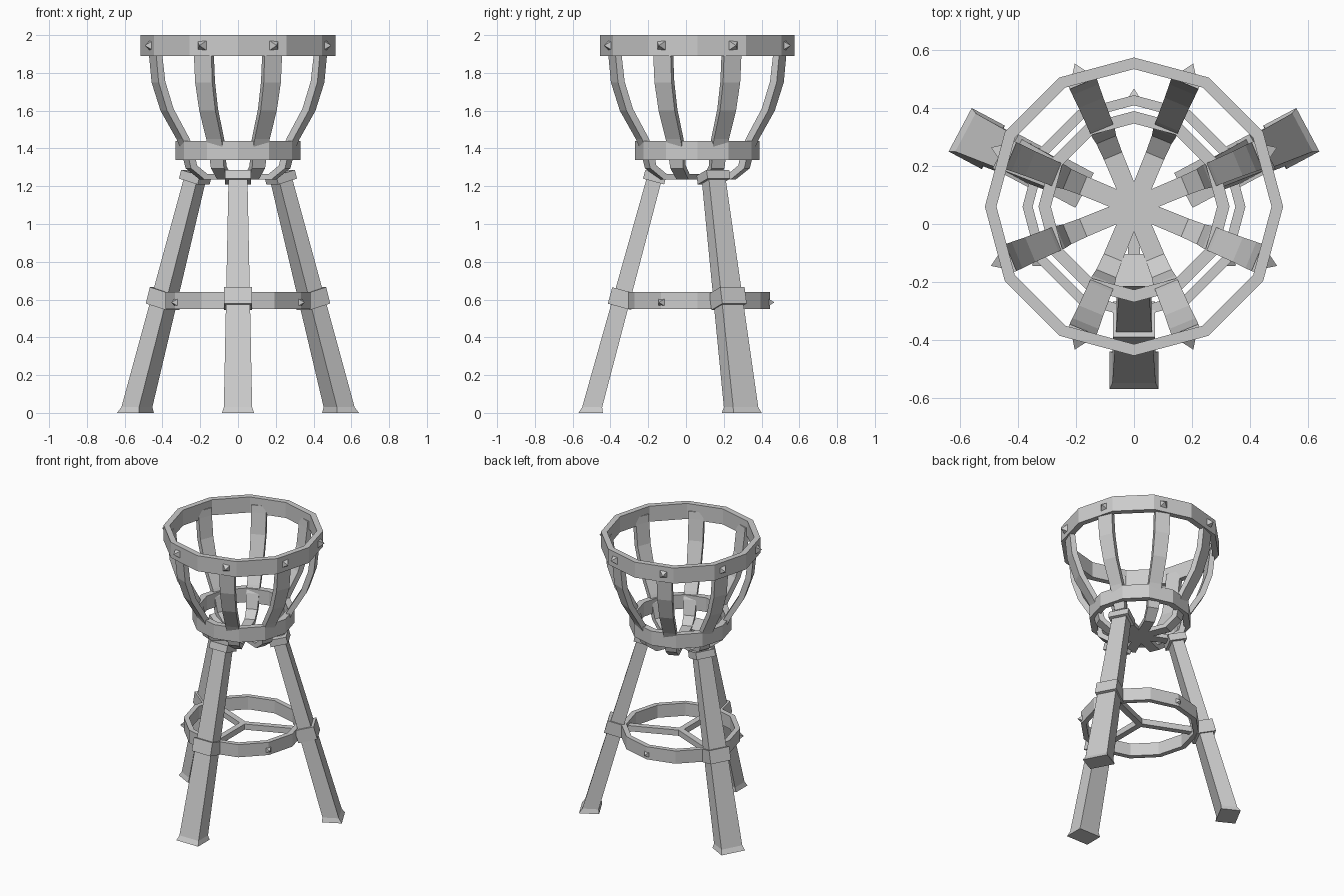
import bpy
from math import pi, sin, cos, radians, atan2
from mathutils import Vector, Matrix

if "Cube" in bpy.data.objects:
    bpy.data.objects.remove(bpy.data.objects["Cube"])

CY = 0.06                      # y of the basket axis
AXIS = Matrix.Translation((0, CY, 0))


def make(name, verts, faces, mat=None):
    me = bpy.data.meshes.new(name)
    me.from_pydata([tuple(v) for v in verts], [], faces)
    if mat is not None:
        me.transform(mat)
    ob = bpy.data.objects.new(name, me)
    bpy.context.collection.objects.link(ob)
    return ob


def loft(name, sections, mat=None):
    """Skin a run of four-cornered sections and cap both ends."""
    verts = [p for s in sections for p in s]
    n = len(sections)
    faces = [(3, 2, 1, 0), tuple(4 * (n - 1) + i for i in range(4))]
    for k in range(n - 1):
        a, b = 4 * k, 4 * k + 4
        for i in range(4):
            j = (i + 1) % 4
            faces.append((a + i, a + j, b + j, b + i))
    return make(name, verts, faces, mat)


def rect(c, hx, hy):
    x, y, z = c
    return [(x - hx, y - hy, z), (x + hx, y - hy, z),
            (x + hx, y + hy, z), (x - hx, y + hy, z)]


def band(name, ro, ri, z0, z1, n=12):
    verts, faces = [], []
    for k in range(n):
        a = 2 * pi * k / n
        for r, z in ((ro, z0), (ro, z1), (ri, z1), (ri, z0)):
            verts.append((r * cos(a), r * sin(a), z))
        b, c = 4 * k, 4 * ((k + 1) % n)
        for i in range(4):
            j = (i + 1) % 4
            faces.append((b + i, c + i, c + j, b + j))
    return make(name, verts, faces, AXIS)


def stud(name, ang, r, tip, z, h=0.027):
    verts = [(r, -h, z - h), (r, h, z - h), (r, h, z + h), (r, -h, z + h), (tip, 0, z)]
    faces = [(0, 1, 4), (1, 2, 4), (2, 3, 4), (3, 0, 4), (3, 2, 1, 0)]
    return make(name, verts, faces, AXIS @ Matrix.Rotation(ang, 4, 'Z'))


# Hoops
band("top_hoop", 0.515, 0.475, 1.89, 2.0)
band("basket_hoop", 0.33, 0.287, 1.34, 1.44)
band("leg_hoop", 0.385, 0.35, 0.55, 0.64)

# Basket ribs: outer r, outer z, inner r, inner z, half width
RIB = [(0.0, 1.235, 0.0, 1.265, 0.032), (0.205, 1.235, 0.19, 1.265, 0.034),
       (0.285, 1.295, 0.25, 1.31, 0.037), (0.312, 1.40, 0.275, 1.41, 0.042),
       (0.335, 1.45, 0.30, 1.46, 0.043), (0.425, 1.60, 0.388, 1.61, 0.046),
       (0.475, 1.75, 0.437, 1.755, 0.049), (0.49, 1.90, 0.455, 1.90, 0.05),
       (0.49, 1.95, 0.46, 1.95, 0.05)]
for k in range(8):
    a = radians(22.5 + 45 * k)
    secs = [[(ro, -w, zo), (ro, w, zo), (ri, w, zi), (ri, -w, zi)]
            for ro, zo, ri, zi, w in RIB]
    loft(f"basket_rib_{k + 1}", secs, AXIS @ Matrix.Rotation(a, 4, 'Z'))
    stud(f"top_stud_{k + 1}", a, 0.495, 0.535, 1.945)

# Studs on the leg hoop, between the legs
for k, deg in enumerate((90, -30, 210)):
    stud(f"leg_hoop_stud_{k + 1}", radians(deg), 0.365, 0.408, 0.585)

# Legs with collars, caps and spokes: foot xy, top xy, facing angle
LEGS = {"front": ((0, -0.505), (0, -0.165), -90),
        "right": ((0.543, 0.295), (0.225, 0.145), 28),
        "left": ((-0.543, 0.295), (-0.225, 0.145), 152)}
for side, (foot, top, deg) in LEGS.items():
    rot = Matrix.Rotation(radians(deg), 4, 'Z')
    f = rot.inverted() @ Vector((*foot, 0))
    t = rot.inverted() @ Vector((*top, 1.25))
    at = lambda z: f.lerp(t, z / 1.25)
    loft(f"{side}_leg", [rect(at(0), 0.065, 0.085), rect(at(0.03), 0.053, 0.075),
                         rect(at(1.25), 0.041, 0.05)], rot)
    # Collar and cap sit square to the sloping leg
    tilt = rot.to_3x3().to_4x4() @ Matrix.Rotation(atan2(t.x - f.x, 1.25), 4, 'Y')
    for part, z, hx, hy, hz in (("collar", 0.605, 0.064, 0.073, 0.045),
                                ("cap", 1.248, 0.058, 0.068, 0.024)):
        loft(f"{side}_leg_{part}", [rect((0, 0, -hz), hx, hy), rect((0, 0, hz), hx, hy)],
             Matrix.Translation(rot @ at(z)) @ tilt)
    # Spoke from the hoop centre to the leg
    end = rot @ at(0.6) - Vector((0, CY, 0.6))
    spoke = [[(x, -0.02, 0.578), (x, 0.02, 0.578), (x, 0.02, 0.618), (x, -0.02, 0.618)]
             for x in (0, end.length)]
    loft(f"{side}_spoke", spoke, AXIS @ Matrix.Rotation(atan2(end.y, end.x), 4, 'Z'))

# Consistent outward normals
import bmesh
for ob in bpy.context.collection.objects:
    bm = bmesh.new()
    bm.from_mesh(ob.data)
    bmesh.ops.recalc_face_normals(bm, faces=bm.faces)
    bm.to_mesh(ob.data)
    bm.free()
